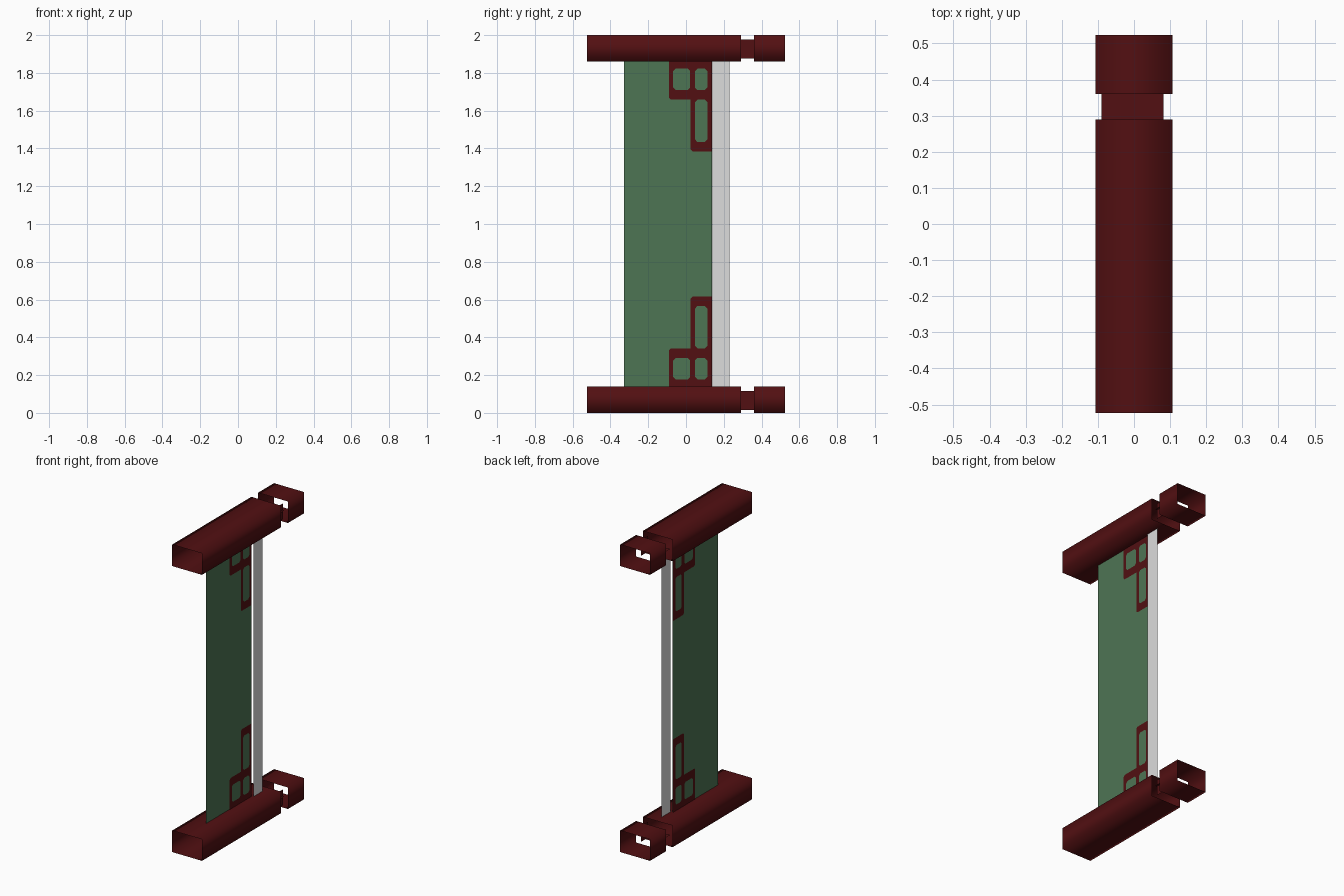
import bpy, bmesh

if "Cube" in bpy.data.objects:
    bpy.data.objects.remove(bpy.data.objects["Cube"])

def material(name, col):
    m = bpy.data.materials.new(name)
    m.diffuse_color = (*col, 1)
    m.use_nodes = True
    m.node_tree.nodes["Principled BSDF"].inputs["Base Color"].default_value = m.diffuse_color
    return m

RED = material("dark red", (0.085, 0.005, 0.006))
GREEN = material("muted green", (0.076, 0.176, 0.088))
GREY = material("light grey", (0.72, 0.72, 0.72))

def finish(name, bm, mat, smooth=False):
    me = bpy.data.meshes.new(name)
    bm.to_mesh(me)
    bm.free()
    me.materials.append(mat)
    for p in me.polygons:
        p.use_smooth = smooth
    ob = bpy.data.objects.new(name, me)
    bpy.context.collection.objects.link(ob)
    return ob

def sheet(name, pts, mat):
    bm = bmesh.new()
    bm.faces.new([bm.verts.new(p) for p in pts])
    return finish(name, bm, mat)

def side_sheet(name, x, y0, y1, z0, z1, mat):
    return sheet(name, [(x, y0, z0), (x, y1, z0), (x, y1, z1), (x, y0, z1)], mat)

def tube(name, y0, y1, z0, z1, hx=0.107):
    # open-ended square sleeve along y, softly shaded
    bm = bmesh.new()
    ring = [(-hx, z0), (hx, z0), (hx, z1), (-hx, z1)]
    a = [bm.verts.new((x, y0, z)) for x, z in ring]
    b = [bm.verts.new((x, y1, z)) for x, z in ring]
    for i in range(4):
        j = (i + 1) % 4
        bm.faces.new((a[i], a[j], b[j], b[i]))
    bmesh.ops.recalc_face_normals(bm, faces=bm.faces)
    return finish(name, bm, RED, True)

def cell(y0, y1, z0, z1, c=0.012):
    # rectangle with clipped corners
    return [(y0 + c, z0), (y1 - c, z0), (y1, z0 + c), (y1, z1 - c),
            (y1 - c, z1), (y0 + c, z1), (y0, z1 - c), (y0, z0 + c)]

OUTLINE = [(-0.09, 0.14), (0.137, 0.14), (0.137, 0.615), (0.035, 0.615), (0.025, 0.605),
           (0.025, 0.342), (-0.08, 0.342), (-0.09, 0.332)]
HOLES = [cell(-0.068, 0.022, 0.178, 0.29), cell(0.048, 0.113, 0.178, 0.29),
         cell(0.048, 0.113, 0.342, 0.565)]

def bracket(name, x, flip):
    bm = bmesh.new()
    for loop in [OUTLINE] + HOLES:
        vs = [bm.verts.new((x, y, 2 - z if flip else z)) for y, z in loop]
        for i in range(len(vs)):
            bm.edges.new((vs[i - 1], vs[i]))
    n = (1 if x > 0 else -1, 0, 0)
    bmesh.ops.triangle_fill(bm, use_beauty=True, edges=bm.edges[:], normal=n)
    for f in bm.faces:
        f.normal_update()
        if f.normal.x * x < 0:
            f.normal_flip()
    return finish(name, bm, RED)

# rails: long sleeve, crossed neck sheets, short end sleeve
for label, z in (("bottom", 0.0), ("top", 1.86)):
    tube(label + "_rail", -0.523, 0.29, z, z + 0.14)
    tube(label + "_end_sleeve", 0.36, 0.523, z, z + 0.14)
    side_sheet(label + "_neck_upright", 0.07, 0.29, 0.36, z + 0.015, z + 0.117, RED)
    h = z + 0.075
    sheet(label + "_neck_flat", [(-0.09, 0.29, h), (0.082, 0.29, h),
                                 (0.082, 0.36, h), (-0.09, 0.36, h)], RED)
    # lattice brackets on both sides of the panel
    for side, x in (("right", 0.003), ("left", -0.003)):
        bracket(f"{label}_{side}_bracket", x, label == "top")

# upright panel and edge strip
side_sheet("panel", 0, -0.327, 0.137, 0.14, 1.86, GREEN)
side_sheet("edge_strip", 0.014, 0.14, 0.23, 0.14, 1.86, GREY)
